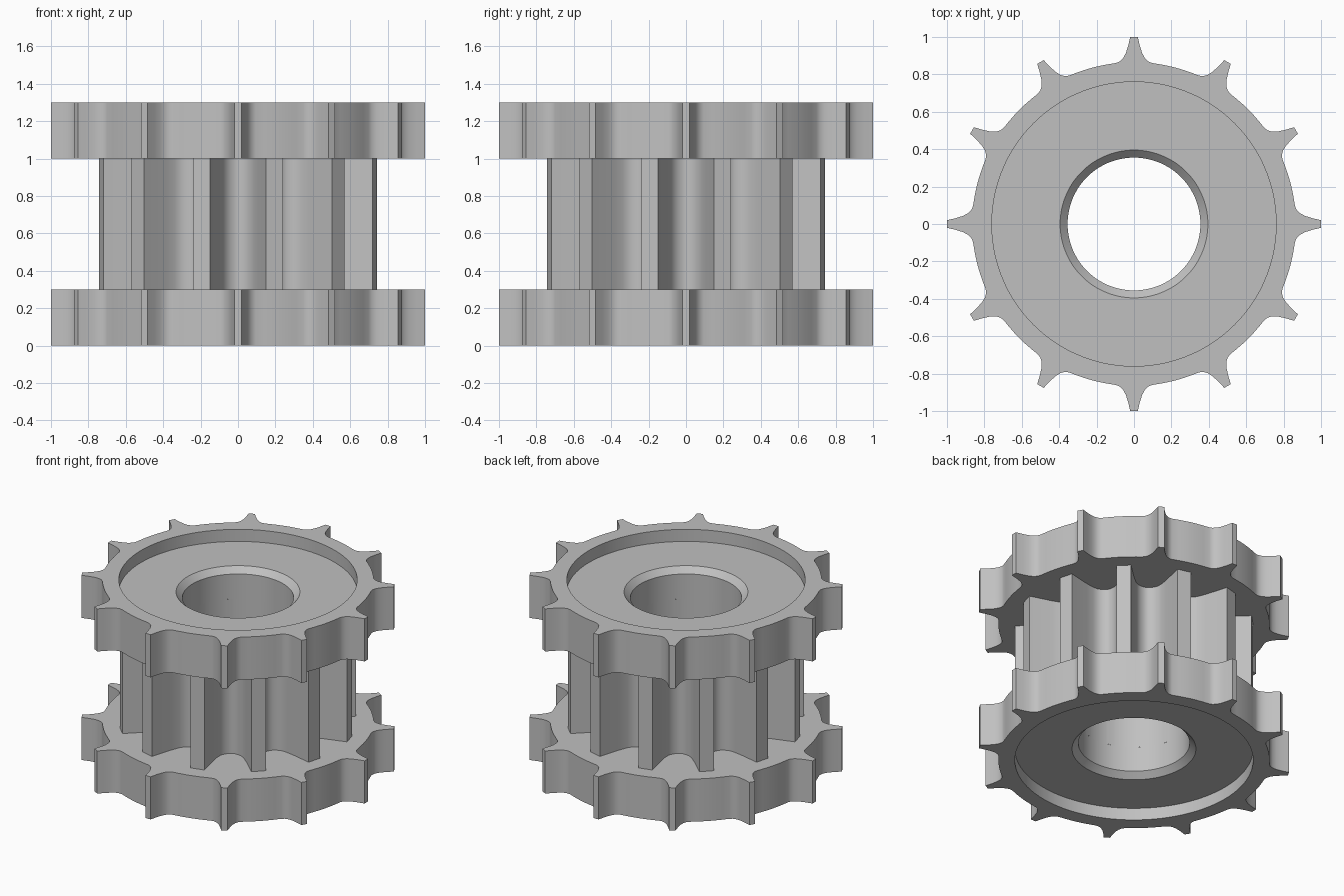
import bpy, bmesh
from math import atan2, hypot, cos, sin, radians

if "Cube" in bpy.data.objects:
    bpy.data.objects.remove(bpy.data.objects["Cube"], do_unlink=True)

TEETH = 12
PITCH = radians(360 / TEETH)
HEIGHT, DISC = 1.3, 0.3
BORE, BORE_RIM, RECESS, DEPTH = 0.355, 0.395, 0.76, 0.085

steel = bpy.data.materials.new("plain grey")
steel.use_nodes = True
GREY = (0.53, 0.53, 0.53, 1)
steel.diffuse_color = GREY
steel.node_tree.nodes["Principled BSDF"].inputs["Base Color"].default_value = GREY


def gear_outline(half_tooth, root, start, arc_steps):
    """Polar outline from half a tooth, given as (offset, radius) from tip to root."""
    half = [(atan2(t, y), hypot(t, y)) for t, y in half_tooth]
    foot = half[-1][0]
    gap = PITCH - 2 * foot
    tooth = [(-a, r) for a, r in reversed(half)] + half
    tooth += [(foot + gap * i / arc_steps, root) for i in range(1, arc_steps)]
    return [(a + start + k * PITCH, r) for k in range(TEETH) for a, r in tooth]


def build(name, outline, section, closed):
    """Sweep a section of (radius, z) round the axis; radius None follows the outline."""
    bm = bmesh.new()
    loops = [[bm.verts.new(((r or ro) * cos(a), (r or ro) * sin(a), z))
              for a, ro in outline] for r, z in section]
    pairs = list(zip(loops, loops[1:]))
    if closed:
        pairs.append((loops[-1], loops[0]))
    n = len(outline)
    for lo, hi in pairs:
        for i in range(n):
            j = (i + 1) % n
            bm.faces.new((lo[i], lo[j], hi[j], hi[i]))
    # Outward normals
    if closed:
        bmesh.ops.recalc_face_normals(bm, faces=bm.faces)
    mesh = bpy.data.meshes.new(name)
    bm.to_mesh(mesh)
    bm.free()
    mesh.materials.append(steel)
    ob = bpy.data.objects.new(name, mesh)
    bpy.context.collection.objects.link(ob)
    bpy.ops.object.select_all(action="DESELECT")
    ob.select_set(True)
    bpy.context.view_layer.objects.active = ob
    bpy.ops.object.shade_smooth_by_angle(angle=radians(30))
    return ob


# Toothed end discs, recessed on the outside with a chamfered bore
disc_tooth = [(0.02, 1.0), (0.032, 0.95), (0.044, 0.913), (0.058, 0.887),
              (0.076, 0.869), (0.095, 0.861)]
disc_outline = gear_outline(disc_tooth, 0.865, 0, 6)
chamfer = BORE_RIM - BORE
disc_section = [(None, DISC), (None, 0), (RECESS, 0), (RECESS, DEPTH),
                (BORE_RIM, DEPTH), (BORE, DEPTH + chamfer), (BORE, DISC)]
build("bottom_disc", disc_outline, disc_section, True)
build("top_disc", disc_outline, [(r, HEIGHT - z) for r, z in disc_section], True)

# Deeply grooved hub between the discs, its teeth half a pitch out of step
hub_tooth = [(0.047, 0.757), (0.053, 0.6), (0.06, 0.54), (0.07, 0.508),
             (0.085, 0.488), (0.104, 0.471)]
hub_outline = gear_outline(hub_tooth, 0.478, PITCH / 2, 2)
build("grooved_hub", hub_outline, [(None, DISC), (None, HEIGHT - DISC)], False)
build("bore_wall", hub_outline, [(BORE, HEIGHT - DISC), (BORE, DISC)], False)
